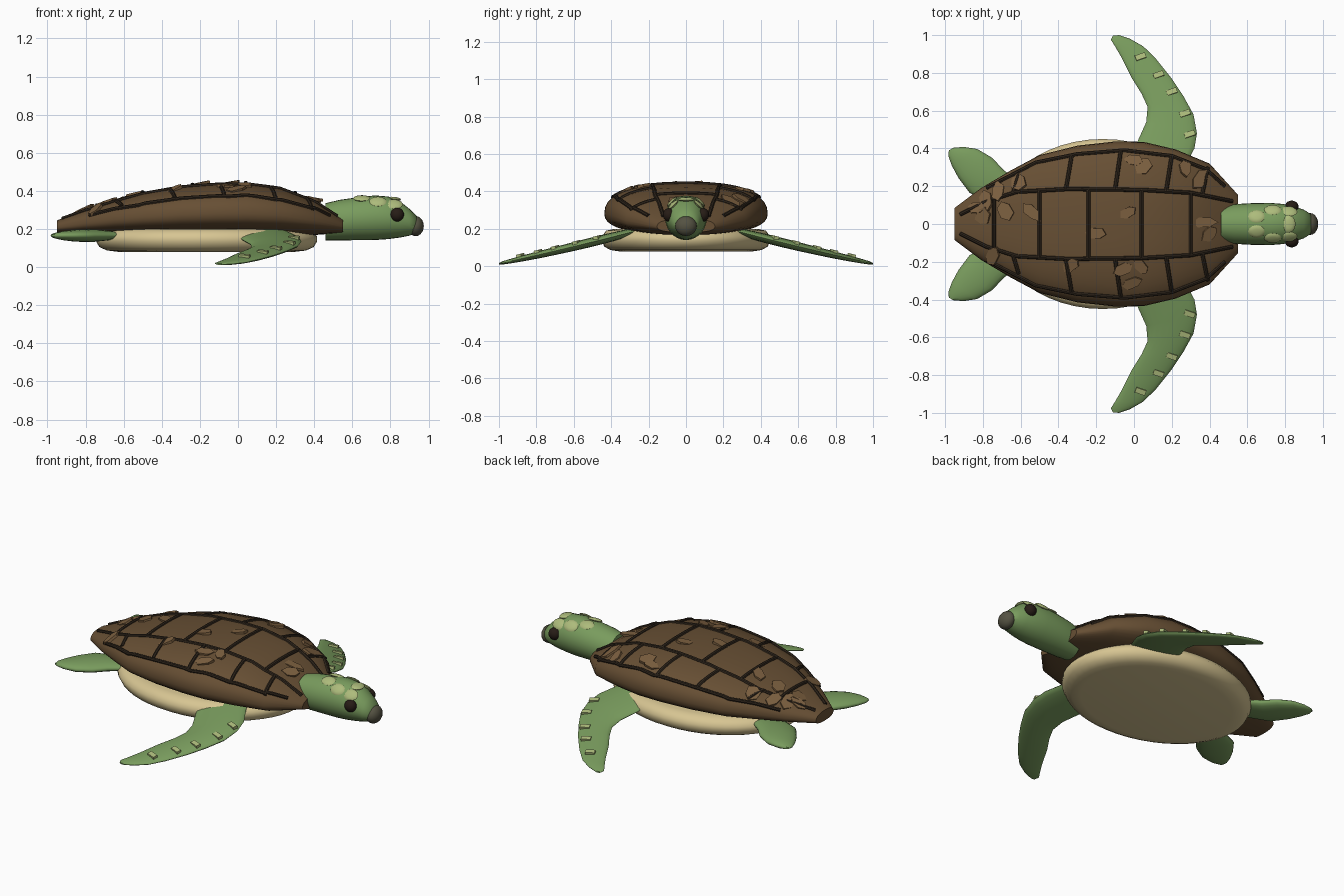
import bpy, bmesh, math, random
from mathutils import Vector, Matrix

if "Cube" in bpy.data.objects:
    bpy.data.objects.remove(bpy.data.objects["Cube"])

random.seed(4)


def mat(name, c):
    m = bpy.data.materials.new(name)
    m.diffuse_color = (*c, 1)
    m.use_nodes = True
    m.node_tree.nodes["Principled BSDF"].inputs["Base Color"].default_value = m.diffuse_color
    return m


SHELL = mat("shell_brown", (0.135, 0.078, 0.034))
SEAM = mat("seam_dark", (0.03, 0.02, 0.012))
FLAKE = mat("flake_brown", (0.2, 0.115, 0.05))
BELLY = mat("belly_cream", (0.68, 0.56, 0.29))
SKIN = mat("skin_green", (0.19, 0.33, 0.11))
SCALE = mat("scale_pale", (0.42, 0.5, 0.2))
BEAK = mat("beak_grey", (0.09, 0.085, 0.055))
EYE = mat("eye_dark", (0.02, 0.012, 0.008))


def finish(name, bm, m, angle=40):
    bmesh.ops.recalc_face_normals(bm, faces=bm.faces)
    me = bpy.data.meshes.new(name)
    bm.to_mesh(me)
    bm.free()
    ob = bpy.data.objects.new(name, me)
    bpy.context.collection.objects.link(ob)
    me.materials.append(m)
    if angle:
        bpy.ops.object.select_all(action='DESELECT')
        ob.select_set(True)
        bpy.context.view_layer.objects.active = ob
        bpy.ops.object.shade_smooth_by_angle(angle=math.radians(angle))
    return ob


def loft(name, rings, m, angle=40):
    bm = bmesh.new()
    vs = [[bm.verts.new(p) for p in r] for r in rings]
    n = len(rings[0])
    for a, b in zip(vs, vs[1:]):
        for i in range(n):
            j = (i + 1) % n
            bm.faces.new((a[i], a[j], b[j], b[i]))
    bm.faces.new(vs[0])
    bm.faces.new(vs[-1])
    return finish(name, bm, m, angle)


def ball(name, loc, size, m, rot=None, seg=20):
    bm = bmesh.new()
    M = Matrix.Translation(loc) @ (rot or Matrix()) @ Matrix.Diagonal((*size, 1))
    bmesh.ops.create_uvsphere(bm, u_segments=seg, v_segments=seg // 2, radius=1, matrix=M)
    return finish(name, bm, m, 60)


def lerp_table(t, x):
    for a, b in zip(t, t[1:]):
        if x <= b[0]:
            f = max(0, (x - a[0]) / (b[0] - a[0]))
            return [p + (q - p) * f for p, q in zip(a, b)]
    return list(t[-1])


# shell: x, half width, top, bottom
ST = [(-.95, .085, .245, .18), (-.81, .19, .30, .177), (-.65, .285, .355, .172), (-.5, .365, .393, .168),
      (-.3, .415, .428, .165), (-.1, .437, .442, .165), (.05, .435, .442, .165), (.22, .395, .42, .165),
      (.4, .32, .35, .168), (.55, .155, .255, .18)]
N = 2.4


def sgnpow(v, e):
    return math.copysign(abs(v) ** e, v)


rings = []
for x, w, zt, zb in ST:
    c = zb + (zt - zb) * .42
    r = []
    for i in range(40):
        a = math.tau * i / 40
        s = sgnpow(math.sin(a), 2 / N)
        r.append((x, w * sgnpow(math.cos(a), 2 / N), c + s * ((zt - c) if s > 0 else (c - zb))))
    rings.append(r)
loft("shell", rings, SHELL)


def surf(x, y):
    _, w, zt, zb = lerp_table(ST, x)
    c = zb + (zt - zb) * .42
    y = max(-.98 * w, min(.98 * w, y))
    return Vector((x, y, c + (zt - c) * (1 - abs(y / w) ** N) ** (1 / N)))


def normal(x, y):
    d = .01
    return (surf(x + d, y) - surf(x - d, y)).cross(surf(x, y + d) - surf(x, y - d)).normalized()


# plate seams as thin tubes lying on the shell
def seam(name, pts, r=.011):
    pts = [surf(a[0] + (b[0] - a[0]) * k / 6, a[1] + (b[1] - a[1]) * k / 6)
           for a, b in zip(pts, pts[1:]) for k in range(6)] + [surf(*pts[-1])]
    rr = []
    for i, p in enumerate(pts):
        t = (pts[min(i + 1, len(pts) - 1)] - pts[max(i - 1, 0)]).normalized()
        u = t.cross(Vector((0, 0, 1))).normalized()
        v = u.cross(t)
        rr.append([p + r * (u * math.cos(math.tau * k / 8) + v * math.sin(math.tau * k / 8)) for k in range(8)])
    loft(name, rr, SEAM)


INNER = [(-.92, .05), (-.78, .12), (-.62, .17), (-.35, .185), (.05, .18), (.3, .165), (.52, .12)]
OUTER = [(-.78, .19), (-.52, .325), (-.3, .37), (-.05, .39), (.2, .36), (.38, .29), (.48, .2)]
for s in (1, -1):
    seam("inner_seam", [(x, s * y) for x, y in INNER])
    seam("outer_seam", [(x, s * y) for x, y in OUTER])
    for x in (-.64, -.36, -.1, .17, .36):
        seam("side_seam", [(x, s * lerp_table(INNER, x)[1]), (x + .03, s * lerp_table(OUTER, x)[1])])
for x in (-.74, -.5, -.24, .04, .3):
    h = lerp_table(INNER, x)[1]
    seam("cross_seam", [(x, -h), (x, h)])

# loose flakes on the shell
for x, y in [(0, .335), (.05, .31), (.27, .29), (.35, .24), (-.03, .06), (-.2, -.05), (-.33, -.22), (-.06, -.24),
             (.04, -.23), (-.01, -.31), (.37, .01), (.4, -.05), (-.61, .22), (-.68, .07), (-.54, .06),
             (-.78, .12), (-.8, .04), (-.75, -.17), (-.72, .17), (-.83, .09)]:
    n = normal(x, y)
    n = (n + Vector((random.uniform(-.22, .1), random.uniform(-.15, .15), 0))).normalized()
    R = n.to_track_quat('Z', 'Y').to_matrix().to_4x4() @ Matrix.Rotation(random.uniform(0, 6.28), 4, 'Z')
    M = Matrix.Translation(surf(x, y)) @ R
    a, b = random.uniform(.05, .07), random.uniform(.03, .045)
    out = []
    for k in range(6):
        t, q = math.tau * k / 6, random.uniform(.75, 1.1)
        out.append((a * q * math.cos(t), b * q * math.sin(t)))
    loft("shell_flake", [[M @ Vector((p, q, z)) for p, q in out] for z in (-.006, .009)], FLAKE, 0)

# belly plate
rings = []
for k, z in [(.80, .08), (.90, .087), (.97, .105), (1, .135), (1, .16), (.95, .19), (.85, .2)]:
    rings.append([(-.165 + .58 * k * math.cos(math.tau * i / 48), .45 * k * math.sin(math.tau * i / 48), z)
                  for i in range(48)])
loft("belly_plate", rings, BELLY, 60)

# head and neck: x, half width, top, bottom
HEAD = [(.46, .092, .335, .14), (.53, .105, .352, .14), (.62, .11, .365, .141), (.72, .112, .376, .142),
        (.79, .106, .37, .147), (.85, .093, .345, .155), (.9, .075, .305, .165), (.94, .05, .265, .18)]
loft("head", [[(x, w * math.cos(math.tau * i / 28), (t + b) / 2 + (t - b) / 2 * math.sin(math.tau * i / 28))
               for i in range(28)] for x, w, t, b in HEAD], SKIN, 60)
ball("beak", (.932, 0, .215), (.043, .058, .053), BEAK)
for s in (1, -1):
    ball("eye", (.835, s * .092, .275), (.036, .032, .036), EYE)


# scales on top of the head
def head_scale(x, y):
    _, w, t, b = lerp_table(HEAD, x)
    c, h = (t + b) / 2, (t - b) / 2
    z = c + h * math.sqrt(1 - (y / w) ** 2)
    n = Vector((.12 if x > .76 else 0, y / w ** 2, (z - c) / h ** 2))
    n = Vector((n.x * n.z, n.y, n.z)).normalized()
    ball("head_scale", (x, y, z), (.036, .046, .011), SCALE,
         n.to_track_quat('Z', 'Y').to_matrix().to_4x4() @ Matrix.Rotation(math.pi / 2, 4, 'Z'), 12)


head_scale(.82, 0)
for s in (1, -1):
    for x, y in [(.65, .04), (.735, .075), (.82, .068)]:
        head_scale(x, s * y)

# flippers: trailing point, leading point, half thickness
FRONT = [(-.03, .25, .24, .25, .02), (.02, .44, .32, .4, .025), (.065, .54, .333, .48, .025),
         (.072, .62, .315, .58, .024), (.04, .69, .26, .68, .022), (-.01, .77, .2, .77, .02),
         (-.065, .88, .12, .87, .016), (-.1, .94, .05, .94, .012), (-.122, .975, -.02, .98, .009),
         (-.112, .997, -.08, 1, .004)]
REAR = [(-.73, .1, .0, .22, .022), (-.87, .165, -.69, .285, .034), (-.93, .245, -.75, .35, .032),
        (-.965, .31, -.83, .397, .025), (-.983, .36, -.9, .408, .016), (-.98, .39, -.955, .404, .006)]
REAR[0] = (-.73, .1, -.6, .22, .022)


def front_z(y):
    return .155 - .253 * (y - .4) + .03 * max(0, y - .4) ** 2


def flipper(name, rows, s, zf):
    rr = []
    for x0, y0, x1, y1, h in rows:
        r = []
        for i in range(20):
            a = math.tau * i / 20
            f = .5 + .5 * math.cos(a)
            y = y0 + (y1 - y0) * f
            r.append((x0 + (x1 - x0) * f, s * y, zf(y) + h * math.sin(a)))
        rr.append(r)
    loft(name, rr, SKIN, 60)


for s in (1, -1):
    flipper("front_flipper", FRONT, s, front_z)
    flipper("rear_flipper", REAR, s, lambda y: .165)
    # scales along the leading edge
    for x, y in [(.035, .885), (.13, .79), (.2, .7), (.27, .585), (.295, .475)]:
        bm = bmesh.new()
        M = (Matrix.Translation((x, s * y, front_z(y) + .016)) @ Matrix.Rotation(-s * .24, 4, 'X')
             @ Matrix.Rotation(s * .35, 4, 'Z') @ Matrix.Diagonal((.056, .028, .022, 1)))
        bmesh.ops.create_cube(bm, size=1, matrix=M)
        finish("flipper_scale", bm, SCALE, 0)
